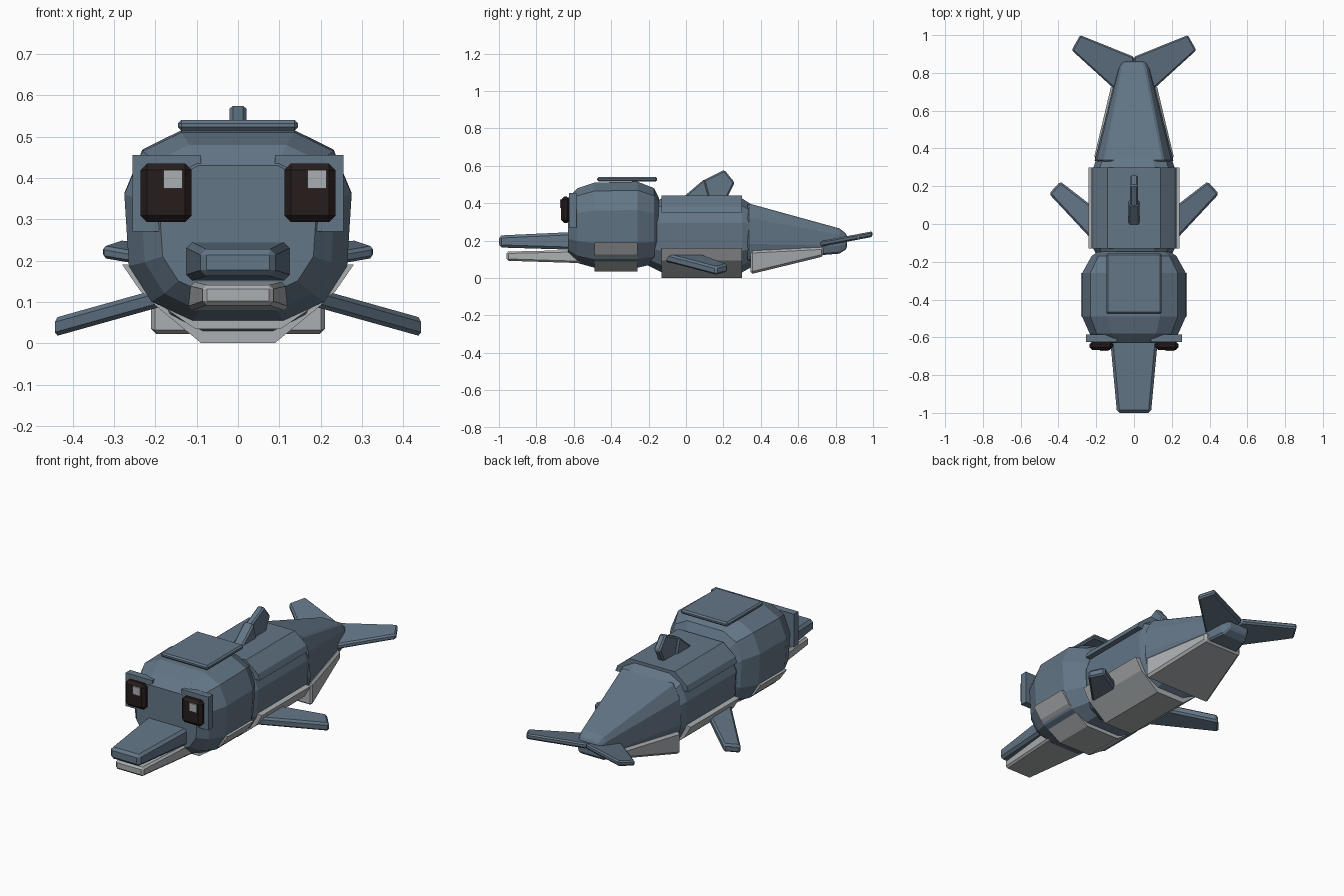
import bpy
import bmesh

cube = bpy.data.objects.get("Cube")
if cube:
    bpy.data.objects.remove(cube, do_unlink=True)


def material(name, rgb):
    mat = bpy.data.materials.new(name)
    mat.use_nodes = True
    mat.diffuse_color = (*rgb, 1)
    mat.node_tree.nodes["Principled BSDF"].inputs["Base Color"].default_value = (*rgb, 1)
    return mat


BLUE = material("slate_blue", (0.125, 0.18, 0.24))
GREY = material("pale_grey", (0.41, 0.43, 0.44))
DARK = material("dark_brown", (0.02, 0.012, 0.012))


def skin(name, rings, mat, bevel=0.0):
    """Join equal rings of points into a closed, flat-shaded solid."""
    bm = bmesh.new()
    loops = [[bm.verts.new(p) for p in ring] for ring in rings]
    for a, b in zip(loops, loops[1:]):
        for i in range(len(a)):
            j = (i + 1) % len(a)
            bm.faces.new((a[i], a[j], b[j], b[i]))
    bm.faces.new(loops[0])
    bm.faces.new(loops[-1])
    bmesh.ops.recalc_face_normals(bm, faces=bm.faces)
    mesh = bpy.data.meshes.new(name)
    bm.to_mesh(mesh)
    bm.free()
    mesh.materials.append(mat)
    obj = bpy.data.objects.new(name, mesh)
    bpy.context.collection.objects.link(obj)
    if bevel:
        mod = obj.modifiers.new("edge_bevel", "BEVEL")
        mod.width = bevel
        mod.segments = 1
    return obj


def loft(name, profile, sections, mat, bevel=0.0):
    """Sections are (y, half width, bottom, top); the half profile is mirrored."""
    full = profile + [(-u, v) for u, v in reversed(profile)]
    rings = [[(u * w, y, lo + v * (hi - lo)) for u, v in full]
             for y, w, lo, hi in sections]
    return skin(name, rings, mat, bevel)


def box(name, xs, ys, zs, mat, bevel=0.0):
    rings = [[(xs[0], y, zs[0]), (xs[1], y, zs[0]), (xs[1], y, zs[1]), (xs[0], y, zs[1])]
             for y in ys]
    return skin(name, rings, mat, bevel)


def fin(name, plan, side, height, thick, bevel):
    """Sloping slab: height gives the middle z at each plan point."""
    rings = [[(side * x, y, height(x, y) + s * thick / 2) for x, y in plan] for s in (-1, 1)]
    return skin(name, rings, BLUE, bevel)


BARREL = [(0.4, 0), (0.76, 0.1), (0.96, 0.29), (1, 0.67), (0.84, 0.9), (0.5, 1)]
CRADLE = [(0.37, 0), (0.84, 0.58), (1, 1)]
CAP = [(1, 0), (0.95, 0.35), (0.62, 1)]
SLAB = [(1, 0), (1, 1)]

# Head, body and tail
loft("head", BARREL, [
    (-0.63, 0.19, 0.12, 0.43), (-0.58, 0.235, 0.08, 0.48), (-0.49, 0.275, 0.055, 0.51),
    (-0.26, 0.275, 0.055, 0.515), (-0.17, 0.225, 0.075, 0.48), (-0.145, 0.19, 0.11, 0.43)], BLUE)
loft("body", BARREL, [
    (-0.21, 0.175, 0.07, 0.39), (-0.13, 0.215, 0.03, 0.425),
    (0.30, 0.215, 0.03, 0.425), (0.37, 0.19, 0.07, 0.38)], BLUE)
loft("tail", [(0.9, 0), (1, 0.3), (0.95, 0.75), (0.75, 1)], [
    (0.33, 0.21, 0.09, 0.40), (0.82, 0.085, 0.13, 0.265), (0.86, 0.065, 0.155, 0.235)],
    BLUE, 0.008)

# Overlapping plates
box("crown_plate", (-0.145, 0.145), (-0.475, -0.155), (0.515, 0.54), BLUE, 0.008)
loft("back_plate", CAP, [(-0.13, 0.225, 0.35, 0.442), (0.30, 0.225, 0.35, 0.442)], BLUE)
loft("throat_plate", CRADLE, [(-0.49, 0.28, 0.035, 0.19), (-0.26, 0.28, 0.035, 0.19)], GREY)
loft("belly_plate", CRADLE, [(-0.13, 0.24, 0.0, 0.16), (0.30, 0.24, 0.0, 0.16)], GREY)
loft("tail_plate", SLAB, [(0.345, 0.213, 0.02, 0.145), (0.735, 0.12, 0.115, 0.165)], GREY, 0.012)

# Beak
loft("upper_beak", SLAB, [(-1.0, 0.09, 0.163, 0.227), (-0.57, 0.13, 0.15, 0.247)], BLUE, 0.014)
loft("lower_jaw", SLAB, [(-0.96, 0.085, 0.092, 0.141), (-0.55, 0.122, 0.079, 0.15)], GREY, 0.01)

# Eyes
for label, x in (("left", 0.174), ("right", -0.174)):
    inner, outer = (0.09, 0.255) if x > 0 else (-0.255, -0.09)
    box(label + "_eye_plate", (inner, outer), (-0.625, -0.585), (0.27, 0.455), BLUE)
    box(label + "_eye", (x - 0.062, x + 0.062), (-0.667, -0.62), (0.293, 0.435), DARK, 0.016)
    box(label + "_eye_glint", (x - 0.006, x + 0.04), (-0.673, -0.664), (0.374, 0.419), GREY)

# Flippers and tail flukes
FLIPPER = [(0.17, -0.14), (0.45, 0.16), (0.39, 0.225), (0.17, 0.055)]
FLUKE = [(0, 0.64), (0.11, 0.72), (0.33, 0.92), (0.285, 1.0), (0, 0.885)]
for label, side in (("left", 1), ("right", -1)):
    fin(label + "_flipper", FLIPPER, side, lambda x, y: 0.107 - 0.28 * (x - 0.2), 0.045, 0.01)
    fin(label + "_fluke", FLUKE, side, lambda x, y: 0.18 + 0.19 * (y - 0.71), 0.03, 0.008)

# Dorsal fin: a low wedge base and a swept blade
wedge = [(-0.02, 0.42), (0.0, 0.445), (0.1, 0.53), (0.13, 0.42)]
blade = [(0.05, 0.43), (0.09, 0.52), (0.205, 0.578), (0.26, 0.51), (0.22, 0.43)]
for name, outline, half in (("dorsal_base", wedge, 0.03), ("dorsal_fin", blade, 0.02)):
    skin(name, [[(x, y, z) for y, z in outline] for x in (-half, half)], BLUE, 0.008)
